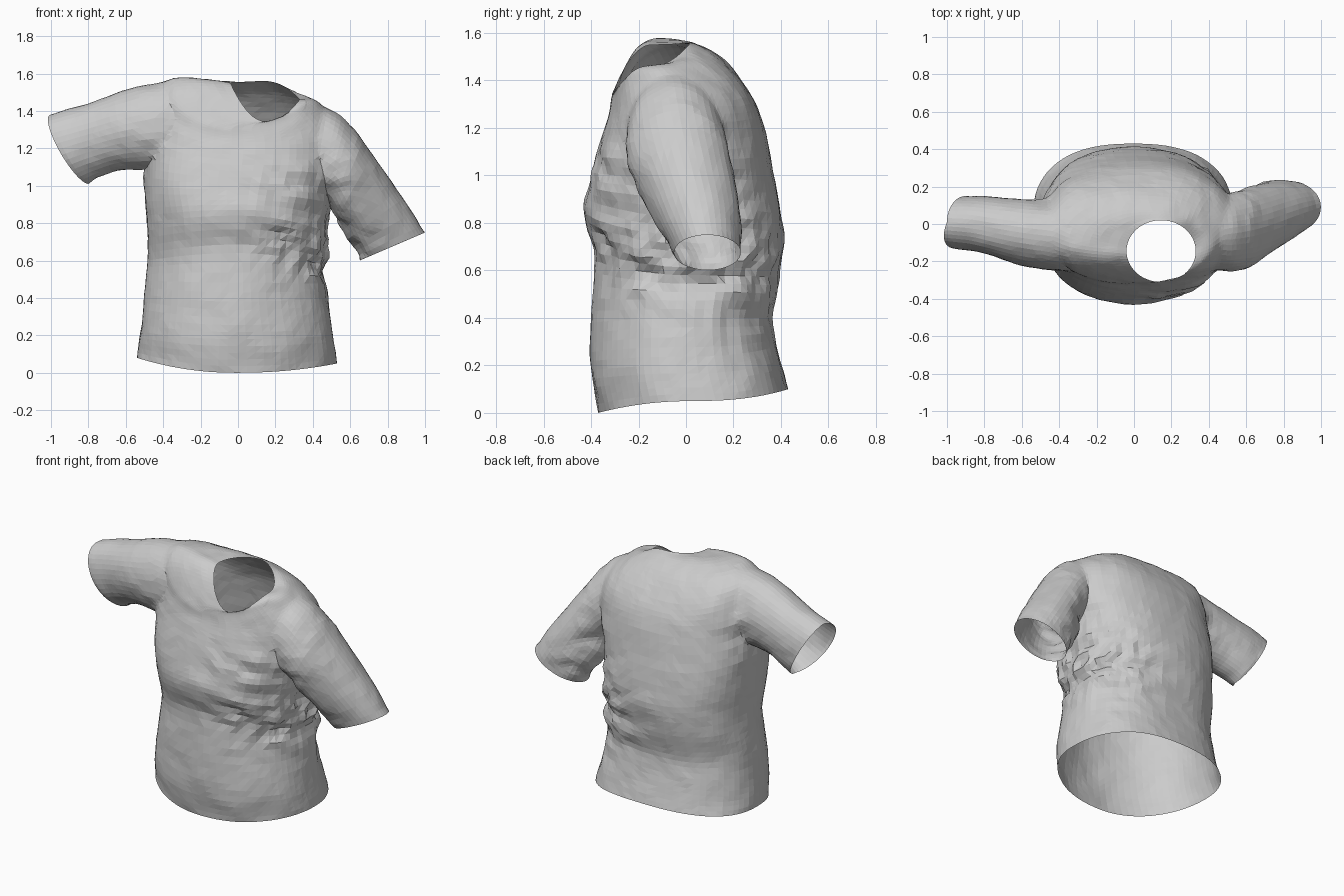
import bpy
import bmesh
from math import cos, sin, pi, exp
from mathutils import Vector, noise

default = bpy.data.objects.get("Cube")
if default:
    bpy.data.objects.remove(default, do_unlink=True)


def make_material(name, value):
    mat = bpy.data.materials.new(name)
    mat.use_nodes = True
    color = (value, value, value, 1)
    mat.diffuse_color = color
    mat.node_tree.nodes["Principled BSDF"].inputs["Base Color"].default_value = color
    return mat


fabric = make_material("grey fabric", 0.6)
opening = make_material("temporary opening", 0.1)


def refine(keys, steps):
    """Smoothly interpolate the measurements between key rings."""
    vectors = [Vector(k) for k in keys]
    padded = [vectors[0] * 2 - vectors[1]] + vectors + [vectors[-1] * 2 - vectors[-2]]
    result = []
    for a, b, c, d in zip(padded, padded[1:], padded[2:], padded[3:]):
        for i in range(steps):
            t = i / steps
            result.append(b + (c - a) * (t / 2)
                          + (a * 2 - b * 5 + c * 4 - d) * (t * t / 2)
                          + (b * 3 - a - c * 3 + d) * (t ** 3 / 2))
    return result + [vectors[-1]]


def bulge(value, power):
    return abs(value) ** power * (1 if value > 0 else -1)


def torso_point(key, angle):
    """Rounded box section whose height varies on its four sides."""
    (right, left, front, back, z_right, z_left, z_front, z_back,
     front_power, back_power) = key
    c, s = cos(angle), sin(angle)
    power = back_power if s > 0 else front_power
    x = (left + right) / 2 + bulge(c, power) * (left - right) / 2
    y = (front + back) / 2 + bulge(s, power) * (back - front) / 2
    z = c * c * (z_left if c > 0 else z_right) + s * s * (z_back if s > 0 else z_front)
    return Vector((x, y, z))


def sleeve_point(key, angle):
    """Oval section between an upper and a lower edge point, flared at the front."""
    top_x, top_z, low_x, low_z, front, back, flare = key
    c, s = cos(angle), sin(angle)
    return Vector(((top_x + low_x + c * (top_x - low_x)) / 2 + flare * min(s, 0),
                   (front + back + s * (back - front)) / 2,
                   (top_z + low_z + c * (top_z - low_z)) / 2))


def loft(name, keys, point, steps, sides):
    """Skin the rings; the end caps are marked so they can be opened later."""
    bm = bmesh.new()
    rings = [[bm.verts.new(point(key, 2 * pi * i / sides)) for i in range(sides)]
             for key in refine(keys, steps)]
    for low, high in zip(rings, rings[1:]):
        for i in range(sides):
            j = (i + 1) % sides
            bm.faces.new((low[i], low[j], high[j], high[i]))
    for ring in (rings[0], rings[-1]):
        centre = bm.verts.new(sum((v.co for v in ring), Vector()) / sides)
        for i in range(sides):
            cap = bm.faces.new((ring[i], ring[(i + 1) % sides], centre))
            cap.material_index = 1
    bmesh.ops.recalc_face_normals(bm, faces=bm.faces)
    mesh = bpy.data.meshes.new(name)
    bm.to_mesh(mesh)
    bm.free()
    mesh.materials.append(fabric)
    mesh.materials.append(opening)
    obj = bpy.data.objects.new(name, mesh)
    bpy.context.collection.objects.link(obj)
    return obj


# Torso from hem to neckline: right, left, front, back, heights, roundness
torso_keys = [
    (-.54, .53, -.37, .43, .08, .05, 0, .1, .95, .82),
    (-.52, .51, -.4, .39, .22, .2, .18, .25, .97, .82),
    (-.5, .48, -.4, .365, .42, .4, .38, .4, 1.03, .82),
    (-.485, .46, -.385, .395, .6, .58, .64, .57, 1.03, .83),
    (-.485, .48, -.43, .412, .8, .75, .84, .72, .94, .84),
    (-.5, .5, -.405, .385, 1, .95, .98, .92, .86, .84),
    (-.49, .54, -.36, .335, 1.25, 1.14, 1.14, 1.18, .85, .84),
    (-.47, .53, -.325, .28, 1.45, 1.32, 1.25, 1.33, .86, .85),
    (-.42, .46, -.315, .175, 1.55, 1.42, 1.3, 1.475, .87, .87),
    (-.28, .4, -.31, .08, 1.58, 1.465, 1.33, 1.54, .92, .92),
    (-.04, .33, -.31, .02, 1.55, 1.46, 1.345, 1.56, 1, 1),
]
shirt = loft("shirt", torso_keys, torso_point, 5, 72)

# Sleeves from inside the torso to the cuff: upper edge, lower edge, front, back
raised_keys = [
    (-.3, 1.53, -.3, 1.12, -.25, .12, 0),
    (-.5, 1.545, -.48, 1.09, -.25, .13, 0),
    (-.7, 1.475, -.62, 1.085, -.2, .14, .01),
    (-.87, 1.42, -.74, 1.045, -.15, .15, .03),
    (-1, 1.38, -.8, 1.01, -.13, .15, .06),
]
lowered_keys = [
    (.34, 1.41, .3, 1, -.23, .12, 0),
    (.48, 1.415, .4, .95, -.25, .14, 0),
    (.6, 1.33, .48, .91, -.25, .17, 0),
    (.72, 1.17, .53, .83, -.22, .2, 0),
    (.88, .93, .595, .72, -.13, .23, 0),
    (1, .75, .65, .6, -.05, .23, 0),
]
for name, keys in (("right_sleeve", raised_keys), ("left_sleeve", lowered_keys)):
    sleeve = loft(name, keys, sleeve_point, 5, 40)
    union = shirt.modifiers.new("join sleeve", "BOOLEAN")
    union.operation = "UNION"
    union.solver = "EXACT"
    union.object = sleeve
    bpy.context.view_layer.objects.active = shirt
    bpy.ops.object.modifier_apply(modifier=union.name)
    bpy.data.objects.remove(sleeve, do_unlink=True)

# Open the hem, neck and cuffs
bm = bmesh.new()
bm.from_mesh(shirt.data)
caps = [f for f in bm.faces if f.material_index == 1]
bmesh.ops.delete(bm, geom=caps, context="FACES")
bmesh.ops.remove_doubles(bm, verts=bm.verts, dist=0.004)
bmesh.ops.triangulate(bm, faces=bm.faces)

# Soften the shoulder seams
shoulders = [v for v in bm.verts if 0.36 < abs(v.co.x) < 0.62 and v.co.z > 1.14]
for _ in range(4):
    bmesh.ops.smooth_vert(bm, verts=shoulders, factor=0.5,
                          use_axis_x=True, use_axis_y=True, use_axis_z=True)
bm.normal_update()


def near(co, centre, size):
    """Soft falloff around a spot."""
    return exp(-sum(((a - b) / r) ** 2 for a, b, r in zip(co, centre, size)))


# Gentle cloth ripples everywhere, deep creases where the lowered arm presses
offsets = []
for v in bm.verts:
    co = v.co.copy()
    ripple = noise.noise(co * 5) * 0.006 + noise.noise(co * 14) * 0.004
    slanted = Vector((co.x * 4, co.y * 4, co.z * 11 + co.x * 4))
    crease = noise.noise(slanted) + noise.noise(co * 13) * 0.6
    pinch = (near(co, (.36, -.2, .66), (.26, .35, .16))
             + near(co, (.32, -.3, 1), (.25, .3, .12)) * 0.6
             + near(co, (.38, .25, .6), (.32, .3, .24)) * 0.8
             + near(co, (.55, 0, .9), (.15, .3, .25)) * 0.3
             + near(co, (-.46, 0, 1.2), (.08, .3, .25)) * 0.3)
    edge = 0.2 if v.is_boundary else 1
    offsets.append(v.normal * (ripple + crease * pinch * 0.05) * edge)
for v, offset in zip(bm.verts, offsets):
    v.co += offset

bm.to_mesh(shirt.data)
bm.free()
shirt.data.materials.pop(index=1)
bpy.data.materials.remove(opening)
for poly in shirt.data.polygons:
    poly.use_smooth = False
